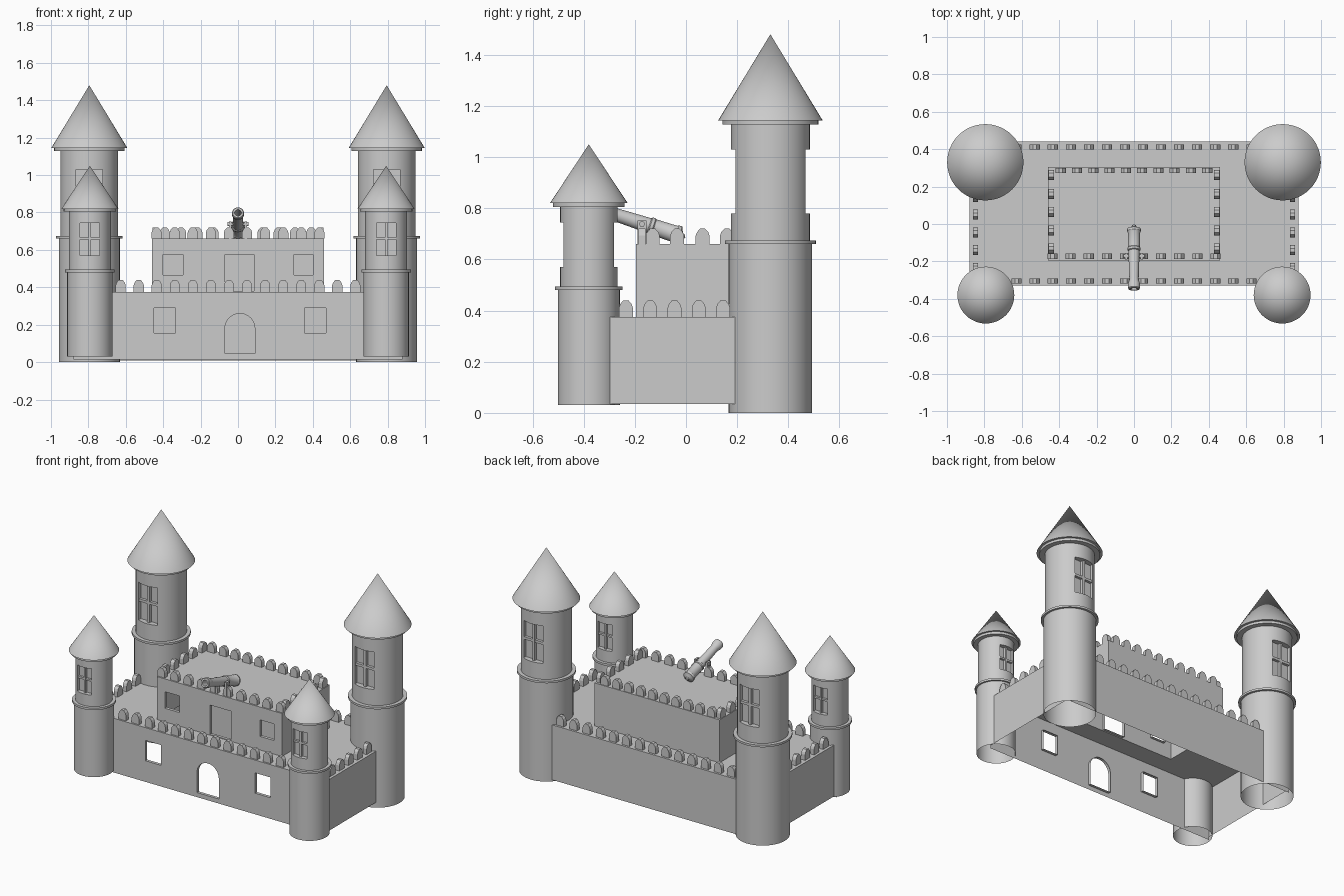
import bpy, bmesh, math
from mathutils import Vector, Matrix

if "Cube" in bpy.data.objects:
    bpy.data.objects.remove(bpy.data.objects["Cube"])

stone = bpy.data.materials.new("stone grey")
stone.diffuse_color = (0.6, 0.6, 0.6, 1)
stone.use_nodes = True
stone.node_tree.nodes["Principled BSDF"].inputs["Base Color"].default_value = stone.diffuse_color


def finish(bm, name, smooth=False, recalc=True):
    if recalc:
        bmesh.ops.recalc_face_normals(bm, faces=bm.faces[:])
    me = bpy.data.meshes.new(name)
    bm.to_mesh(me)
    bm.free()
    ob = bpy.data.objects.new(name, me)
    bpy.context.collection.objects.link(ob)
    me.materials.append(stone)
    if smooth:
        bpy.ops.object.select_all(action='DESELECT')
        ob.select_set(True)
        bpy.context.view_layer.objects.active = ob
        bpy.ops.object.shade_smooth_by_angle(angle=math.radians(35))
    return ob


def lathe(name, profile, at=(0, 0, 0), segs=48, tilt=0, smooth=True):
    """Spin (radius, height) points round z; zero radius closes an end."""
    bm = bmesh.new()
    vs = [bm.verts.new((r, 0, z)) for r, z in profile]
    es = [bm.edges.new(p) for p in zip(vs, vs[1:])]
    bmesh.ops.spin(bm, geom=vs + es, cent=(0, 0, 0), axis=(0, 0, 1),
                   angle=math.tau, steps=segs, use_merge=False)
    bmesh.ops.remove_doubles(bm, verts=bm.verts[:], dist=1e-5)
    bm.transform(Matrix.Translation(at) @ Matrix.Rotation(tilt, 4, 'X'))
    return finish(bm, name, smooth)


def add_box(bm, lo, hi):
    c = [(a + b) / 2 for a, b in zip(lo, hi)]
    s = [b - a for a, b in zip(lo, hi)]
    bmesh.ops.create_cube(bm, size=1, matrix=Matrix.Translation(c) @ Matrix.Diagonal((*s, 1)))


def sheet(name, outline, place, out, holes=(), depth=0.02):
    """Flat sheet with openings; jambs run inward from each opening."""
    bm = bmesh.new()
    edges, rims = [], []
    for i, loop in enumerate([outline, *holes]):
        vs = [bm.verts.new(place(u, v)) for u, v in loop]
        es = [bm.edges.new((vs[k - 1], vs[k])) for k in range(len(vs))]
        edges += es
        if i:
            rims += es
    out = Vector(out)
    bmesh.ops.triangle_fill(bm, use_beauty=True, edges=edges, normal=out)
    bm.normal_update()
    for f in bm.faces:
        if f.normal.dot(out) < 0:
            f.normal_flip()
    if rims:
        geo = bmesh.ops.extrude_edge_only(bm, edges=rims)["geom"]
        bmesh.ops.translate(bm, vec=-out * depth,
                            verts=[g for g in geo if isinstance(g, bmesh.types.BMVert)])
    return finish(bm, name, recalc=False)


def rect(u0, u1, v0, v1):
    return [(u0, v0), (u1, v0), (u1, v1), (u0, v1)]


def box_walls(name, x, y0, y1, top, bottoms, holes):
    """Four walls; bottoms are the heights for front, side and back."""
    f, s, b = bottoms
    sheet(name + "_front_wall", rect(-x, x, f, top), lambda u, v: (u, y0, v), (0, -1, 0), holes)
    sheet(name + "_back_wall", rect(-x, x, b, top), lambda u, v: (u, y1, v), (0, 1, 0))
    for side, sx in (("left", -x), ("right", x)):
        sheet(f"{name}_{side}_wall", rect(y0, y1, s, top),
              lambda u, v, sx=sx: (sx, u, v), (math.copysign(1, sx), 0, 0))


def merlons(name, spots, z, h):
    """Round-topped battlements at (x, y, runs_along_y)."""
    prof = [(-.027, 0), (-.027, .55), (-.022, .78), (-.010, 1), (.010, 1), (.022, .78), (.027, .55), (.027, 0)]
    bm = bmesh.new()
    for x, y, turned in spots:
        vs = []
        for u, v in prof:
            p = (-.014, u, v * h) if turned else (u, -.014, v * h)
            vs.append(bm.verts.new((x + p[0], y + p[1], z + p[2])))
        f = bm.faces.new(vs)
        ext = bmesh.ops.extrude_face_region(bm, geom=[f], use_keep_orig=True)["geom"]
        bmesh.ops.translate(bm, vec=(.028, 0, 0) if turned else (0, .028, 0),
                            verts=[g for g in ext if isinstance(g, bmesh.types.BMVert)])
    finish(bm, name)


def row(n, pitch, mid=0):
    return [mid + (i - (n - 1) / 2) * pitch for i in range(n)]


# Outer walls with arched gate and two windows
gate = [(-.07, .045), (.09, .045)] + [
    (.01 + .08 * math.cos(a), .18 + .08 * math.sin(a))
    for a in (math.pi * i / 16 for i in range(17))]
box_walls("outer", .88, -.33, .44, .375, (.015, .035, .01),
          [gate, rect(-.45, -.335, .155, .29), rect(.355, .47, .155, .29)])
sheet("outer_deck", rect(-.88, .88, -.33, .44), lambda u, v: (u, v, .375), (0, 0, 1),
      [rect(-.46, .46, -.195, .305)], depth=0.001)
merlons("outer_battlements",
        [(x, y, False) for y in (-.305, .412) for x in row(14, .0965)] +
        [(x, y, True) for x in (-.848, .848) for y in row(5, .095, -.045)], .375, .065)

# Inner keep with door and two windows
box_walls("keep", .46, -.195, .305, .66, (.375, .375, .375),
          [rect(-.07, .085, .38, .575), rect(-.4, -.295, .465, .575), rect(.3, .4, .465, .575)])
sheet("keep_roof", rect(-.46, .46, -.195, .305), lambda u, v: (u, v, .66), (0, 0, 1))
merlons("keep_battlements",
        [(x, -.172, False) for x in row(10, .0967)] +
        [(x, .286, False) for x in row(10, .087)] +
        [(x, y, True) for x in (-.442, .442) for y in (-.13, -.035, .065, .16, .262)], .66, .06)


def tower(name, x, y, z0, r_low, z_ring, r_ring, r_up, z_cap, r_cap, r_roof, z_tip, win):
    at = (x, y, 0)
    # open-bottomed shaft and ring moulding
    lathe(name + "_shaft", [(r_low, z0), (r_low, z_ring)], at)
    lathe(name + "_ring", [(0, z_ring), (r_ring, z_ring), (r_ring, z_ring + .014), (0, z_ring + .014)], at)
    # upper drum with window recesses front and back
    drum = lathe(name + "_drum", [(0, z_ring + .007), (r_up, z_ring + .007), (r_up, z_cap + .005),
                                  (0, z_cap + .005)], at, smooth=False)
    hw, w0, w1, pane, bar = win
    cut, bars = bmesh.new(), bmesh.new()
    zm, t = w0 + (w1 - w0) * .52, hw * .12
    for s in (-1, 1):
        def block(bm, xa, xb, d0, d1, za, zb):
            ya, yb = sorted((y + s * d0, y + s * d1))
            add_box(bm, (x + xa, ya, za), (x + xb, yb, zb))
        block(cut, -hw, hw, pane, r_up + .05, w0, w1)
        block(bars, -t, t, pane - .005, bar, w0, w1)
        block(bars, -hw, hw, pane - .005, bar - .002, zm - t, zm + t)
    cutter = finish(cut, name + "_cutter")
    cutter.hide_render = True
    mod = drum.modifiers.new("windows", 'BOOLEAN')
    mod.object, mod.operation, mod.solver = cutter, 'DIFFERENCE', 'EXACT'
    bpy.ops.object.select_all(action='DESELECT')
    drum.select_set(True)
    bpy.context.view_layer.objects.active = drum
    bpy.ops.object.modifier_apply(modifier=mod.name)
    bpy.ops.object.shade_smooth_by_angle(angle=math.radians(35))
    bpy.data.objects.remove(cutter)
    finish(bars, name + "_window_bars")
    # cap moulding and conical roof
    lathe(name + "_cap", [(0, z_cap), (r_cap, z_cap), (r_cap, z_cap + .018), (0, z_cap + .018)], at)
    lathe(name + "_roof", [(0, z_cap + .016), (r_roof, z_cap + .016), (0, z_tip)], at)


for side, s in (("left", -1), ("right", 1)):
    tower("back_tower_" + side, s * .795, .33, 0, .163, .66, .178, .154, 1.128, .188, .204, 1.48,
          (.07, .78, 1.03, .115, .135))
    tower("front_tower_" + side, s * .792, -.38, .03, .121, .48, .132, .112, .804, .14, .152, 1.05,
          (.052, .57, .745, .08, .096))

# Cannon barrel with hollow muzzle
lathe("cannon_barrel", [(0, -.018), (.01, -.014), (.012, -.006), (.022, 0), (.036, .006), (.037, .02),
                        (.033, .026), (.032, .11), (.035, .114), (.035, .126), (.030, .13),
                        (.025, .29), (.027, .3), (.032, .315), (.032, .34), (.028, .345),
                        (.018, .345), (.018, .2), (0, .2)],
      (0, -.02, .692), 24, math.radians(72))
# Cannon pivot and brackets
bm = bmesh.new()
bmesh.ops.create_cone(bm, cap_ends=True, segments=16, radius1=.011, radius2=.011, depth=.11,
                      matrix=Matrix.Translation((0, -.172, .738)) @ Matrix.Rotation(math.pi / 2, 4, 'Y'))
for s in (-1, 1):
    add_box(bm, (s * .042 - .007, -.19, .66), (s * .042 + .007, -.155, .753))
finish(bm, "cannon_mount")
